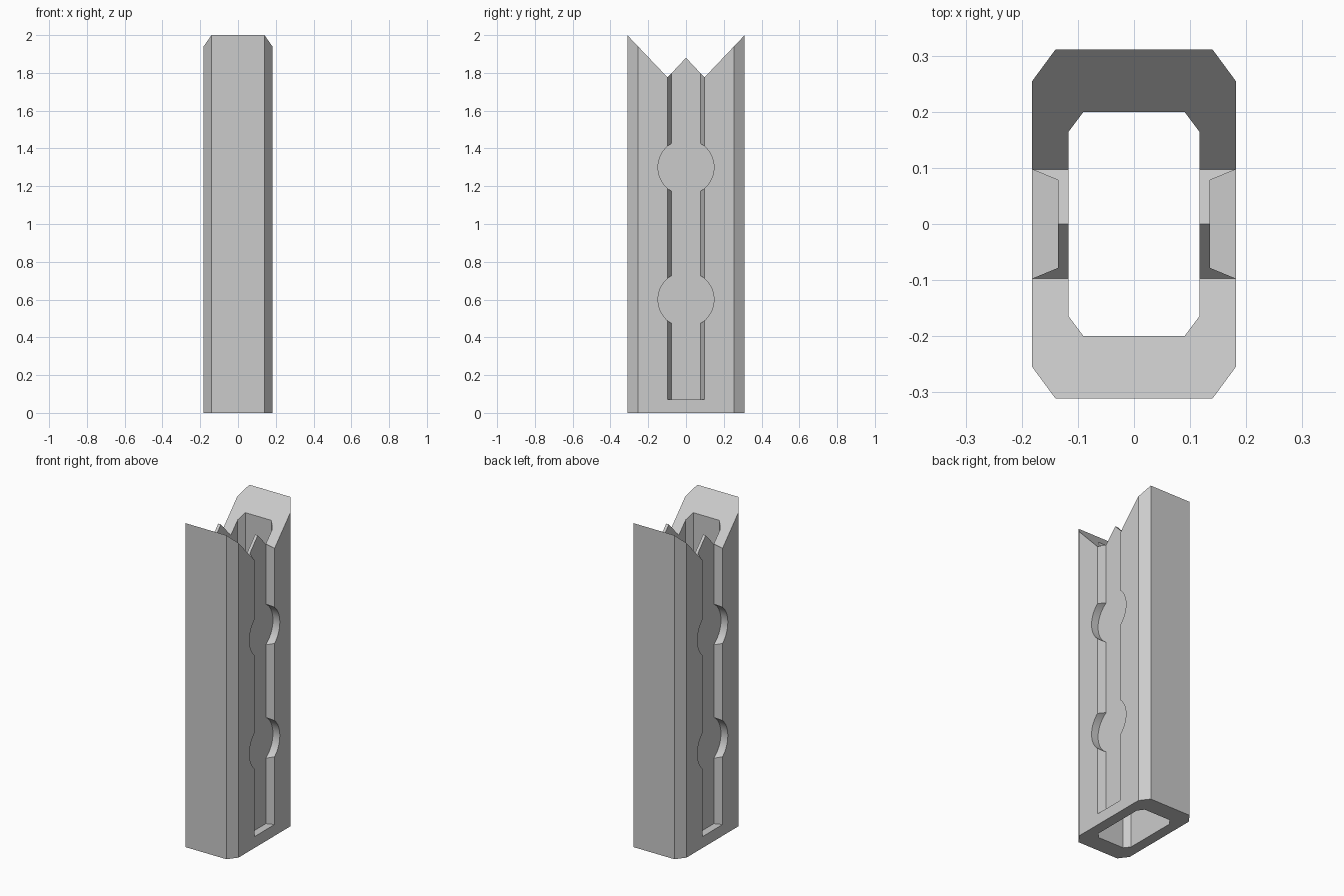
import bpy, bmesh, math
from mathutils import Vector

if "Cube" in bpy.data.objects:
    bpy.data.objects.remove(bpy.data.objects["Cube"])

grey = bpy.data.materials.new("plain grey")
grey.diffuse_color = (0.6, 0.6, 0.6, 1)
grey.use_nodes = True
grey.node_tree.nodes["Principled BSDF"].inputs["Base Color"].default_value = grey.diffuse_color


def prism(name, points, to3d, lo, hi):
    """Extrude a 2D outline between lo and hi; to3d places (a, b, depth)."""
    bm = bmesh.new()
    n = len(points)
    a = [bm.verts.new(to3d(p[0], p[1], lo)) for p in points]
    b = [bm.verts.new(to3d(p[0], p[1], hi)) for p in points]
    bm.faces.new(a)
    bm.faces.new(b)
    for i in range(n):
        j = (i + 1) % n
        bm.faces.new((a[i], a[j], b[j], b[i]))
    bmesh.ops.recalc_face_normals(bm, faces=bm.faces)
    me = bpy.data.meshes.new(name)
    bm.to_mesh(me)
    bm.free()
    me.materials.append(grey)
    ob = bpy.data.objects.new(name, me)
    bpy.context.collection.objects.link(ob)
    return ob


def along_z(a, b, d):
    return Vector((a, b, d))


def along_x(a, b, d):
    return Vector((d, a, b))


def chamfered(x, y, cx, cy):
    return [(x, -cy), (x, cy), (cx, y), (-cx, y),
            (-x, cy), (-x, -cy), (-cx, -y), (cx, -y)]


def cut(target, cutter):
    cutter.hide_render = True
    mod = target.modifiers.new("cut", 'BOOLEAN')
    mod.operation = 'DIFFERENCE'
    mod.solver = 'EXACT'
    mod.object = cutter
    bpy.context.view_layer.objects.active = target
    bpy.ops.object.modifier_apply(modifier=mod.name)
    bpy.data.objects.remove(cutter)


# Chamfered rectangular tube
tube = prism("channel_tube", chamfered(0.182, 0.311, 0.14, 0.254), along_z, 0, 2)
cut(tube, prism("bore_cutter", chamfered(0.117, 0.2, 0.09, 0.164), along_z, -0.2, 2.2))

# Tapered side grooves with two round pockets each
FLOOR, OUT = 0.135, 0.25
out_half = 0.078 + (OUT - FLOOR) * 0.0195 / 0.047
for s in (-1, 1):
    groove = [(s * FLOOR, -0.078), (s * OUT, -out_half),
              (s * OUT, out_half), (s * FLOOR, 0.078)]
    cut(tube, prism("groove_cutter", groove, along_z, 0.07, 2.2))
    for z in (0.6, 1.3):
        ring = [(0.148 * math.cos(2 * math.pi * i / 48),
                 z + 0.148 * math.sin(2 * math.pi * i / 48)) for i in range(48)]
        cut(tube, prism("pocket_cutter", ring, along_x, s * FLOOR, s * OUT))

# W-shaped notch across the top
notch = [(-0.311 - 0.1, 2.105), (-0.0975, 1.776), (0, 1.88),
         (0.0975, 1.776), (0.311 + 0.1, 2.105), (0.411, 2.4), (-0.411, 2.4)]
cut(tube, prism("notch_cutter", notch, along_x, -0.4, 0.4))

# Smooth only the round pocket walls
bpy.ops.object.select_all(action='DESELECT')
tube.select_set(True)
bpy.context.view_layer.objects.active = tube
bpy.ops.object.shade_smooth_by_angle(angle=math.radians(15))
